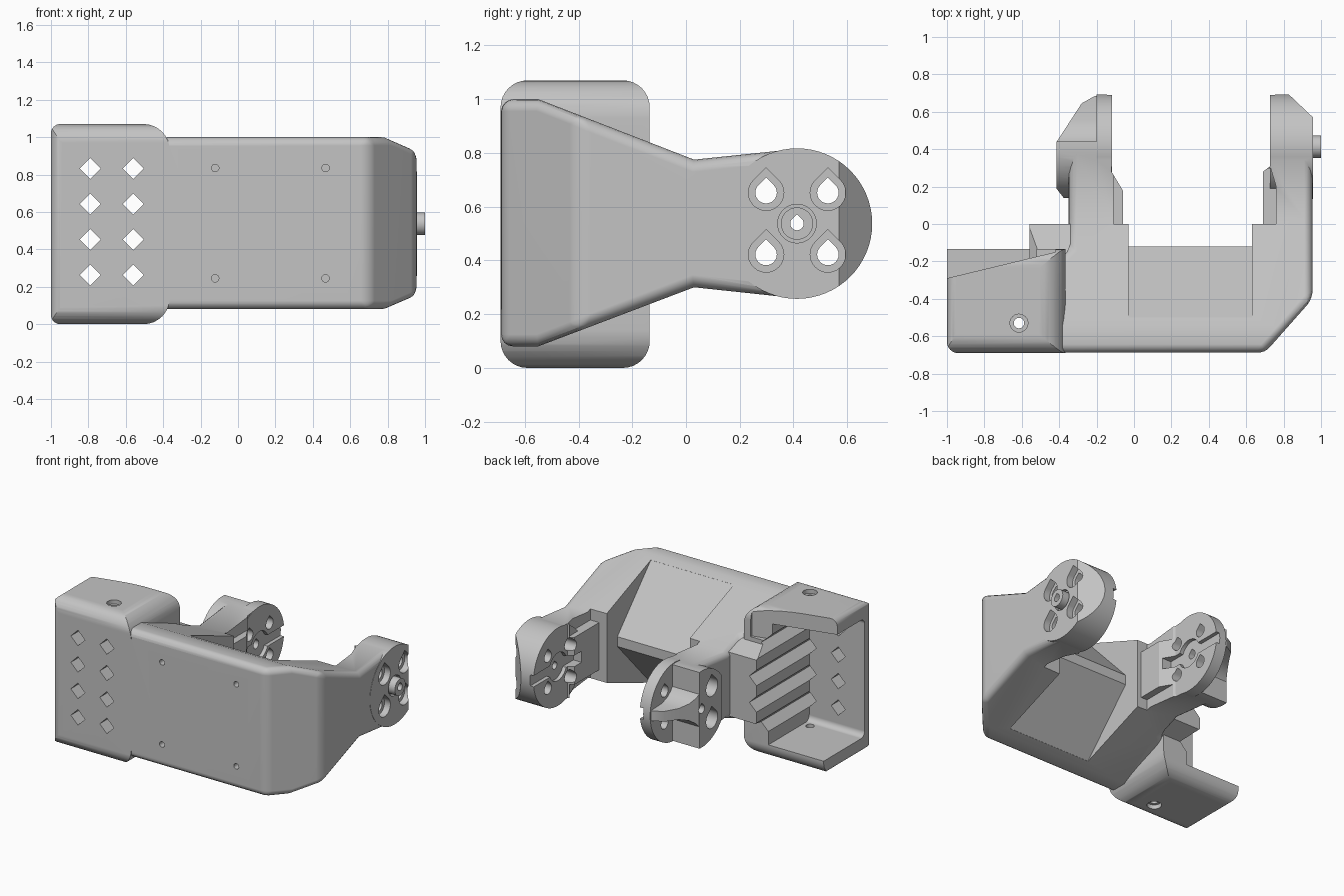
import bpy, bmesh, math
from mathutils import Vector

if "Cube" in bpy.data.objects:
    bpy.data.objects.remove(bpy.data.objects["Cube"])

grey = bpy.data.materials.new("plain_grey")
grey.diffuse_color = (0.55, 0.55, 0.55, 1)
grey.use_nodes = True
grey.node_tree.nodes["Principled BSDF"].inputs["Base Color"].default_value = grey.diffuse_color


def prism(name, pts, axis, lo, hi):
    """Extrude a 2D outline along an axis: x takes (y,z), y takes (x,z), z takes (x,y)."""
    def place(p, d):
        return {"x": (d, p[0], p[1]), "y": (p[0], d, p[1]), "z": (p[0], p[1], d)}[axis]
    bm = bmesh.new()
    a = [bm.verts.new(place(p, lo)) for p in pts]
    b = [bm.verts.new(place(p, hi)) for p in pts]
    n = len(pts)
    bm.faces.new(a)
    bm.faces.new(b)
    for i in range(n):
        bm.faces.new((a[i], a[(i + 1) % n], b[(i + 1) % n], b[i]))
    bmesh.ops.recalc_face_normals(bm, faces=bm.faces)
    me = bpy.data.meshes.new(name)
    bm.to_mesh(me)
    bm.free()
    me.materials.append(grey)
    ob = bpy.data.objects.new(name, me)
    bpy.context.collection.objects.link(ob)
    return ob


def rect(x0, x1, y0, y1):
    return [(x0, y0), (x1, y0), (x1, y1), (x0, y1)]


def circle(cx, cy, r, n=48):
    return [(cx + r * math.cos(2 * math.pi * i / n), cy + r * math.sin(2 * math.pi * i / n))
            for i in range(n)]


def teardrop(cx, cy, r):
    arc = [math.radians(135 + 270 * i / 18) for i in range(19)]
    return [(cx + r * math.cos(t), cy + r * math.sin(t)) for t in arc] + [(cx, cy + 1.414 * r)]


def rounded(pts, radii, seg=8):
    """Round the right-angled corners of an outline."""
    out = []
    for i, p in enumerate(pts):
        r = radii[i]
        if r == 0:
            out.append(p)
            continue
        p = Vector(p)
        u = (Vector(pts[i - 1]) - p).normalized()
        v = (Vector(pts[(i + 1) % len(pts)]) - p).normalized()
        c = p + (u + v) * r
        for k in range(seg + 1):
            t = math.pi / 2 * k / seg
            q = c - v * r * math.cos(t) - u * r * math.sin(t)
            out.append((q.x, q.y))
    return out


def apply_mod(ob, mod):
    bpy.context.view_layer.objects.active = ob
    bpy.ops.object.modifier_apply(modifier=mod.name)


def combine(ob, other, op):
    m = ob.modifiers.new("boolean", "BOOLEAN")
    m.operation, m.object, m.solver = op, other, "EXACT"
    apply_mod(ob, m)
    bpy.data.objects.remove(other, do_unlink=True)


def cut(ob, pts, axis, lo, hi):
    combine(ob, prism("cutter", pts, axis, lo, hi), "DIFFERENCE")


def add(ob, other):
    combine(ob, other, "UNION")


HY, HZ, HR = 0.413, 0.537, 0.28   # hub centre and radius

# Main body: tapering side outline limited by the plan outline
body = prism("bracket_body", [(-.688, .08), (-.55, .08), (.03, .3), (HY, .259), (HY, .815),
                              (.03, .775), (-.55, 1.0), (-.688, 1.0)], "x", -.6, 1.2)
plan = prism("plan", [(-.42, -.8), (-.42, -.2), (-.35, -.13), (-.35, .6), (.955, .6),
                      (.955, -.4), (.70, -.688), (.70, -.8)], "z", -.2, 1.3)
combine(body, plan, "INTERSECT")
bev = body.modifiers.new("bevel", "BEVEL")
bev.width, bev.segments, bev.limit_method, bev.angle_limit = .045, 4, "ANGLE", math.radians(30)
apply_mod(body, bev)

# Gap between the arms: wedge-backed opening and stepped inner walls
cut(body, [(-.5, .98), (-.5, 1.3), (1, 1.3), (1, -.2), (-.5, -.2), (-.5, .1),
           (-.12, .505), (-.12, .575)], "x", -.03, .63)
cut(body, [(-.06, 0), (.69, 0), (.69, .28), (.73, .31), (.73, .9), (-.12, .9),
           (-.12, .28), (-.06, .18)], "z", -.2, 1.3)
# Slimmer arm edges above and below the raised middle of each inner wall
for z0, z1 in ((HZ + .17, 1.3), (-.2, HZ - .17)):
    cut(body, [(.6, .001), (.76, .001), (.76, .2), (.73, .3), (.6, .3)], "z", z0, z1)
    cut(body, rect(-.11, 0, .001, .3), "z", z0, z1)

# Side box: rounded shell, open towards the left and back
box = prism("side_box", rounded(rect(-.69, -.135, 0, 1.07), [.1] * 4), "x", -1.1, -.2)
limit = prism("limit", rounded(rect(-1, -.365, 0, 1.07), [.05, .14, .14, .05]), "y", -1, .5)
combine(box, limit, "INTERSECT")
corner = prism("corner", rounded(rect(-1, 0, -.69, .5), [.06, 0, 0, 0]), "z", -.5, 1.5)
combine(box, corner, "INTERSECT")
cut(box, rounded(rect(-.6, .6, .11, .96), [.04, 0, 0, .04]), "x", -1.2, -.56)
cut(box, [(-1.2, -.338), (-.42, -.15), (-.42, .3), (-1.2, .3)], "z", .85, 1.3)
add(body, box)

# Ribbed block behind the box
add(body, prism("rib_block", [(-.3, .2), (0, .31), (0, .77), (-.3, .88)], "x", -.56, -.3))

# Right hub with slanted tip, and pivot pin standing in a shallow ring
hub = prism("right_hub", circle(HY, HZ, HR, 64), "x", .728, .957)
cut(hub, [(.957, .57), (.82, .7), (.82, .9), (1.2, .9), (1.2, .57)], "z", 0, 1.2)
add(body, hub)
cut(body, circle(HY, HZ, .072, 32), "x", .93, 1.1)
add(body, prism("pivot_pin", circle(HY, HZ, .06, 32), "x", .9, 1.0))

# Left hub: thin disc, thick inner half and a flared middle fin
add(body, prism("left_disc", circle(HY, HZ, HR, 64), "x", -.2, -.118))
half = prism("left_hub", circle(HY, HZ, HR - .005, 64), "x", -.415, -.18)
cut(half, rect(-.6, .3, .44, .9), "z", 0, 1.2)
cut(half, [(-.6, 0), (-.33, 0), (-.33, .08), (-.43, .21), (-.6, .21)], "z", 0, 1.2)
add(body, half)
flare = [(.43, .13), (.46, .09), (.5, .06), (.56, .04), (.685, .035)]
fin = prism("left_fin", [(y, HZ - h) for y, h in flare] + [(y, HZ + h) for y, h in flare[::-1]],
            "x", -.45, -.19)
fin_plan = prism("fin_plan", [(-.1, .4), (-.413, .4), (-.413, .44), (-.28, .645), (-.2, .69),
                              (-.1, .69)], "z", 0, 1.2)
combine(fin, fin_plan, "INTERSECT")
add(body, fin)

# Diamond holes that run on as grooves through the ribbed block
for x in (-.79, -.56):
    for z in (.262, .452, .642, .832):
        d = .056
        cut(body, [(x - d, z), (x, z - d), (x + d, z), (x, z + d)], "y", -.9, .1)

# Hub holes with counterbores
for sy in (-1, 1):
    for sz in (-1, 1):
        y, z = HY + sy * .115, HZ + sz * .115
        for lo, hi in ((.6, 1.1), (-.6, -.05)):
            cut(body, teardrop(y, z, .04), "x", lo, hi)
        cut(body, teardrop(y, z, .066), "x", .91, 1.1)
        if sy < 0:
            cut(body, teardrop(y, z, .066), "x", -.6, -.3)
cut(body, teardrop(HY, HZ, .025), "x", .6, 1.1)
cut(body, teardrop(HY, HZ, .03), "x", -.6, -.05)

# Shallow horn recesses on the inner hub faces
for lo, hi in ((.65, .755), (-.145, -.05)):
    cut(body, rect(.2, .9, HZ - .04, HZ + .04), "x", lo, hi)
    cut(body, circle(HY, HZ, .1, 32), "x", lo, hi)

# Screw holes: through the box flaps and blind in the front
cut(body, circle(-.615, -.53, .028, 20), "z", -.2, 1.3)
for lo, hi in ((-.1, .03), (1.04, 1.2)):
    cut(body, circle(-.615, -.53, .048, 24), "z", lo, hi)
for x in (-.122, .468):
    for z in (.245, .835):
        cut(body, circle(x, z, .02, 16), "y", -.8, -.6)

# Smooth shading with sharp edges kept and flat faces even
bpy.ops.object.select_all(action="DESELECT")
body.select_set(True)
bpy.context.view_layer.objects.active = body
bpy.ops.object.shade_smooth_by_angle(angle=math.radians(28))
weighted = body.modifiers.new("weighted_normals", "WEIGHTED_NORMAL")
weighted.keep_sharp = True
